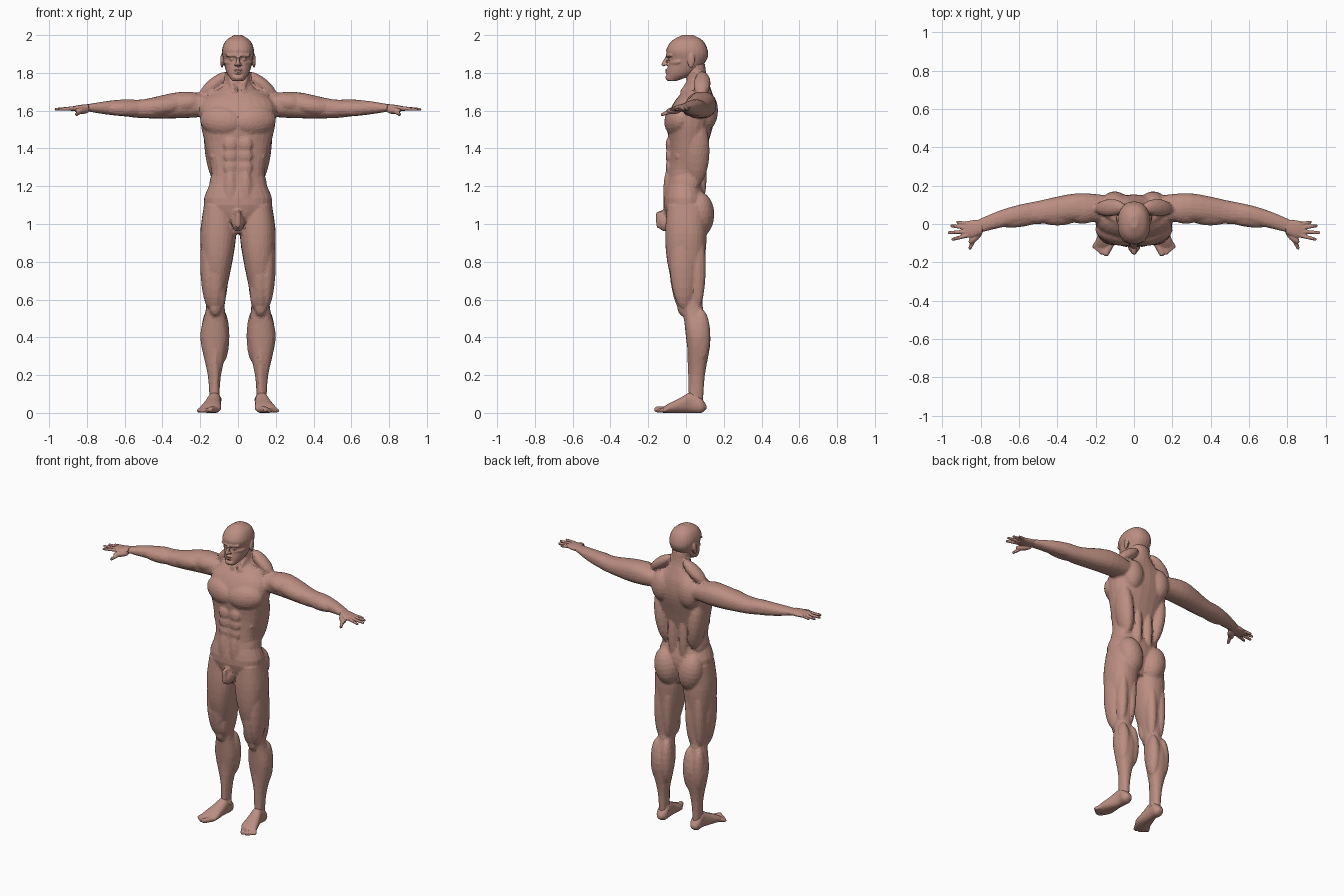
import bpy
import bmesh
from math import cos, sin, tau, copysign
from mathutils import Vector, Matrix

cube = bpy.data.objects.get("Cube")
if cube:
    bpy.data.objects.remove(cube, do_unlink=True)

skin = bpy.data.materials.new("skin")
skin.use_nodes = True
skin.diffuse_color = (.5, .27, .22, 1)
skin.node_tree.nodes["Principled BSDF"].inputs["Base Color"].default_value = skin.diffuse_color


def at(x, y, z):
    return Vector((x, y, z))


def smooth_rings(rings):
    """Curve smoothly through the given rings."""
    rings = [Vector(ring) for ring in rings]
    padded = rings[:1] + rings + rings[-1:]
    for a, b, c, d in zip(padded, padded[1:], padded[2:], padded[3:]):
        for step in range(4):
            t = step / 4
            yield b + ((c - a) * t + (a * 2 - b * 5 + c * 4 - d) * t * t
                       + (b * 3 - a - c * 3 + d) * t * t * t) / 2
    yield rings[-1]


def rounded(value):
    """Push a circle coordinate slightly towards a square."""
    return copysign(abs(value) ** .87, value)


def loft(bm, axis, rings, side=1, sides=24):
    """Closed skin over rings (position, low u, high u, low v, high v) along an axis."""
    loops = []
    for t, u_low, u_high, v_low, v_high in smooth_rings(rings):
        loop = []
        for i in range(sides):
            angle = tau * i / sides
            u = (u_low + u_high + (u_high - u_low) * rounded(cos(angle))) / 2
            v = (v_low + v_high + (v_high - v_low) * rounded(sin(angle))) / 2
            x, y, z = {"x": (t, u, v), "y": (u, t, v), "z": (u, v, t)}[axis]
            loop.append(bm.verts.new((x * side, y, z)))
        loops.append(loop)
    for low, high in zip(loops, loops[1:]):
        for i in range(sides):
            j = (i + 1) % sides
            bm.faces.new((low[i], low[j], high[j], high[i]))
    bm.faces.new(loops[0])
    bm.faces.new(loops[-1])


def span(start, end, side):
    """Length of a span between two points, and the matrix that lays z along it."""
    a, b = (at(p.x * side, p.y, p.z) for p in (start, end))
    along = (b - a).normalized()
    guide = up if abs(along.y) > .8 else ahead
    width = guide.cross(along).normalized()
    turn = Matrix((width, along.cross(width), along)).transposed().to_4x4()
    return (b - a).length, Matrix.Translation((a + b) / 2) @ turn


def muscle(bm, start, end, wide, deep, side=1):
    """Ellipsoid reaching from start to end."""
    length, place = span(start, end, side)
    bmesh.ops.create_uvsphere(bm, u_segments=20, v_segments=12, radius=1,
                              matrix=place @ Matrix.Diagonal((wide, deep, length / 2, 1)))


def capsule(bm, start, end, start_radius, end_radius, side=1):
    """Tapered rod with round ends."""
    length, place = span(start, end, side)
    bmesh.ops.create_cone(bm, cap_ends=True, segments=14, radius1=start_radius,
                          radius2=end_radius, depth=length, matrix=place)
    for offset, radius in ((-length / 2, start_radius), (length / 2, end_radius)):
        bmesh.ops.create_uvsphere(bm, u_segments=14, v_segments=8, radius=radius,
                                  matrix=place @ Matrix.Translation(up * offset))


def finish(bm, name, voxel, ratio):
    """Fuse the overlapping forms into one faceted skin."""
    bmesh.ops.recalc_face_normals(bm, faces=bm.faces[:])
    mesh = bpy.data.meshes.new(name)
    bm.to_mesh(mesh)
    bm.free()
    mesh.materials.append(skin)
    obj = bpy.data.objects.new(name, mesh)
    bpy.context.collection.objects.link(obj)
    fuse = obj.modifiers.new("fuse", "REMESH")
    fuse.mode = "VOXEL"
    fuse.voxel_size = voxel
    soften = obj.modifiers.new("soften", "SMOOTH")
    soften.iterations = 2
    facet = obj.modifiers.new("facet", "DECIMATE")
    facet.ratio = ratio


# Directions and the landmarks of the left half
out, ahead, up = at(1, 0, 0), at(0, -1, 0), at(0, 0, 1)
back = -ahead
neck, throat = at(.05, .05, 1.8), at(.02, -.02, 1.7)
chest, belly = at(-.02, -.08, 1.53), at(.04, -.09, 1.3)
shoulder, armpit = at(.2, .08, 1.65), at(.2, -.02, 1.56)
elbow, wrist = at(.5, .06, 1.61), at(.8, -.01, 1.61)
blade, loin, waist = at(.1, .11, 1.6), at(.04, .08, 1.2), at(.1, 0, 1.2)
seat, hip = at(.09, .07, 1.05), at(.11, 0, 1)
knee, ankle = at(.12, .02, .55), at(.12, .05, .07)

# Torso and neck: height, half width, front, back
body = bmesh.new()
torso = [(.95, .05, -.07, .07), (1.1, .18, -.12, .11), (1.25, .14, -.1, .08),
         (1.4, .17, -.09, .11), (1.55, .2, -.1, .15), (1.65, .19, -.06, .15),
         (1.72, .09, 0, .13), (1.78, .06, 0, .11), (1.85, .06, -.02, .1)]
loft(body, "z", [(z, -half, half, front, rear) for z, half, front, rear in torso])

# Groin
root = at(0, -.11, 1.06)
bend = root + ahead * .035 - up * .01
muscle(body, root - up * .1, root, .035, .04)
capsule(body, root, bend, .018, .017)
capsule(body, bend, bend - up * .06, .017, .014)

# Limbs: position along the limb, then its extent both ways
leg = [(1.1, .03, .18, -.1, .1), (.95, .01, .2, -.11, .11), (.8, .03, .19, -.1, .1),
       (.65, .06, .17, -.06, .09), (.55, .07, .17, -.02, .09), (.4, .05, .2, 0, .13),
       (.2, .09, .16, .02, .1), (.05, .1, .15, .01, .09)]
arm = [(.15, .01, .15, 1.57, 1.68), (.3, .01, .16, 1.56, 1.7), (.5, 0, .12, 1.56, 1.66),
       (.6, 0, .1, 1.57, 1.66), (.7, -.02, .07, 1.58, 1.65), (.82, -.05, .02, 1.6, 1.63)]

for side in (1, -1):
    loft(body, "z", leg, side)
    loft(body, "x", arm, side)

    def bulge(start, end, wide, deep):
        muscle(body, start, end, wide, deep, side)

    # Chest, collar bone and neck cord
    bulge(chest, armpit, .08, .06)
    capsule(body, throat, shoulder + up * .04, .012, .012, side)
    capsule(body, neck, throat, .015, .012, side)
    # Back
    bulge(neck + back * .04, shoulder + up * .03, .035, .045)
    bulge(blade + up * .1, blade - up * .1, .07, .06)
    bulge(armpit + back * .08 - out * .05, waist + back * .05, .05, .07)
    bulge(loin + up * .25, loin - up * .1, .03, .03)
    # Stomach, ribs and waist
    for row in range(3):
        block = belly + up * .06 * row
        bulge(block - up * .04, block + up * .04, .036, .018)
        rib = waist + out * .03 + up * (.15 + .05 * row)
        bulge(rib + ahead * .06, rib + up * .03, .02, .02)
    bulge(belly, belly - up * .25, .036, .03)
    bulge(waist + up * .1, waist + out * .03 - up * .05, .035, .07)
    # Seat, thigh and kneecap
    bulge(seat - up * .12 - out * .02, seat + up * .12 + out * .02, .08, .08)
    bulge(hip + out * .05 + ahead * .02, knee + out * .03 + ahead * .03, .045, .07)
    bulge(hip + ahead * .06, knee + ahead * .05, .05, .045)
    bulge(hip.lerp(knee, .6) + ahead * .04 - out * .02, knee + ahead * .03 - out * .03, .03, .04)
    bulge(knee + up * .05 + ahead * .05, knee - up * .04 + ahead * .03, .03, .026)
    # Paired muscles behind the thigh and shin
    for turn in (out, -out):
        bulge(hip + back * .06 + turn * .035, knee + back * .04 + turn * .03, .035, .045)
        bulge(knee + back * .06 + turn * .035,
              knee.lerp(ankle, .6) + back * .04 + turn * .035, .04, .05)
    capsule(body, knee, ankle + ahead * .02, .02, .016, side)
    bulge(ankle - out * .035, ankle + out * .035, .025, .025)
    # Shoulder, upper arm and forearm
    bulge(shoulder - out * .03, shoulder + out * .17 - up * .02, .06, .08)
    bulge(shoulder.lerp(elbow, .3) + ahead * .04, elbow + ahead * .03, .045, .04)
    bulge(shoulder.lerp(elbow, .2) + back * .03, elbow + back * .03, .045, .045)
    bulge(elbow + ahead * .02 - out * .04, elbow.lerp(wrist, .7) + ahead * .01, .04, .035)
    bulge(elbow + back * .02, elbow.lerp(wrist, .7) + back * .02, .04, .035)
finish(body, "body", .009, .16)

# Head: height, half width, front, back
head = bmesh.new()
skull = [(1.757, .03, -.1, -.05), (1.8, .06, -.1, .05), (1.87, .078, -.093, .11),
         (1.92, .085, -.105, .115), (1.97, .065, -.075, .09), (2, .02, -.02, .04)]
loft(head, "z", [(z, -half, half, front, rear) for z, half, front, rear in skull])
bridge, tip = at(0, -.1, 1.885), at(0, -.12, 1.845)
mouth, chin = at(0, -.097, 1.81), at(0, -.092, 1.775)
eye, cheek, ear = at(.032, -.082, 1.873), at(.02, -.088, 1.85), at(.085, .025, 1.865)
capsule(head, bridge, tip, .008, .011)
for lip in (mouth + up * .007, mouth - up * .007):
    muscle(head, lip - out * .024, lip + out * .024, .006, .014)
muscle(head, chin - out * .03, chin + out * .03, .016, .017)
for side in (1, -1):
    capsule(head, eye + ahead * .018 + up * .02 - out * .02, eye + up * .02 + out * .025,
            .009, .008, side)
    muscle(head, cheek, cheek + out * .055 + back * .06 + up * .01, .016, .016, side)
    muscle(head, eye - out * .014, eye + out * .014, .009, .012, side)
    muscle(head, tip + back * .012, tip + back * .016 + out * .02, .008, .01, side)
    muscle(head, ear - up * .04, ear + up * .038 + back * .006, .009, .019, side)
finish(head, "head", .005, .25)

# Hands and feet
palm = [(.79, -.05, .02, 1.595, 1.635), (.84, -.07, .02, 1.595, 1.63), (.89, -.07, .01, 1.6, 1.62)]
foot = [(.108, .11, .14, .02, .04), (.08, .09, .16, 0, .08), (.03, .09, .16, 0, .11),
        (-.03, .09, .18, 0, .08), (-.09, .09, .2, 0, .05), (-.12, .11, .2, 0, .03)]
finger_tips = [(.92, .01), (.95, -.01), (.964, -.045), (.945, -.08)]
thumb, toe = at(.83, -.07, 1.6), at(.145, -.1, .018)
for side, label in ((1, "left"), (-1, "right")):
    hand = bmesh.new()
    loft(hand, "x", palm, side)
    for i, (x, y) in enumerate(finger_tips):
        capsule(hand, at(.87, -.02 * i, 1.612), at(x, y, 1.607), .0115, .008, side)
    muscle(hand, thumb - out * .04 + back * .04, thumb + out * .03 + ahead * .03, .018, .02, side)
    capsule(hand, thumb, thumb + out * .025 + ahead * .055 - up * .02, .013, .009, side)
    finish(hand, label + "_hand", .004, .2)

    sole = bmesh.new()
    loft(sole, "y", foot, side)
    capsule(sole, toe - out * .027, toe + ahead * .053, .018, .016, side)
    for i in range(4):
        knuckle = toe + out * .016 * i
        reach = out * (.023 - .003 * i) + ahead * (.05 - .011 * i) - up * .006
        capsule(sole, knuckle, knuckle + reach, .014, .011, side)
    finish(sole, label + "_foot", .005, .2)
